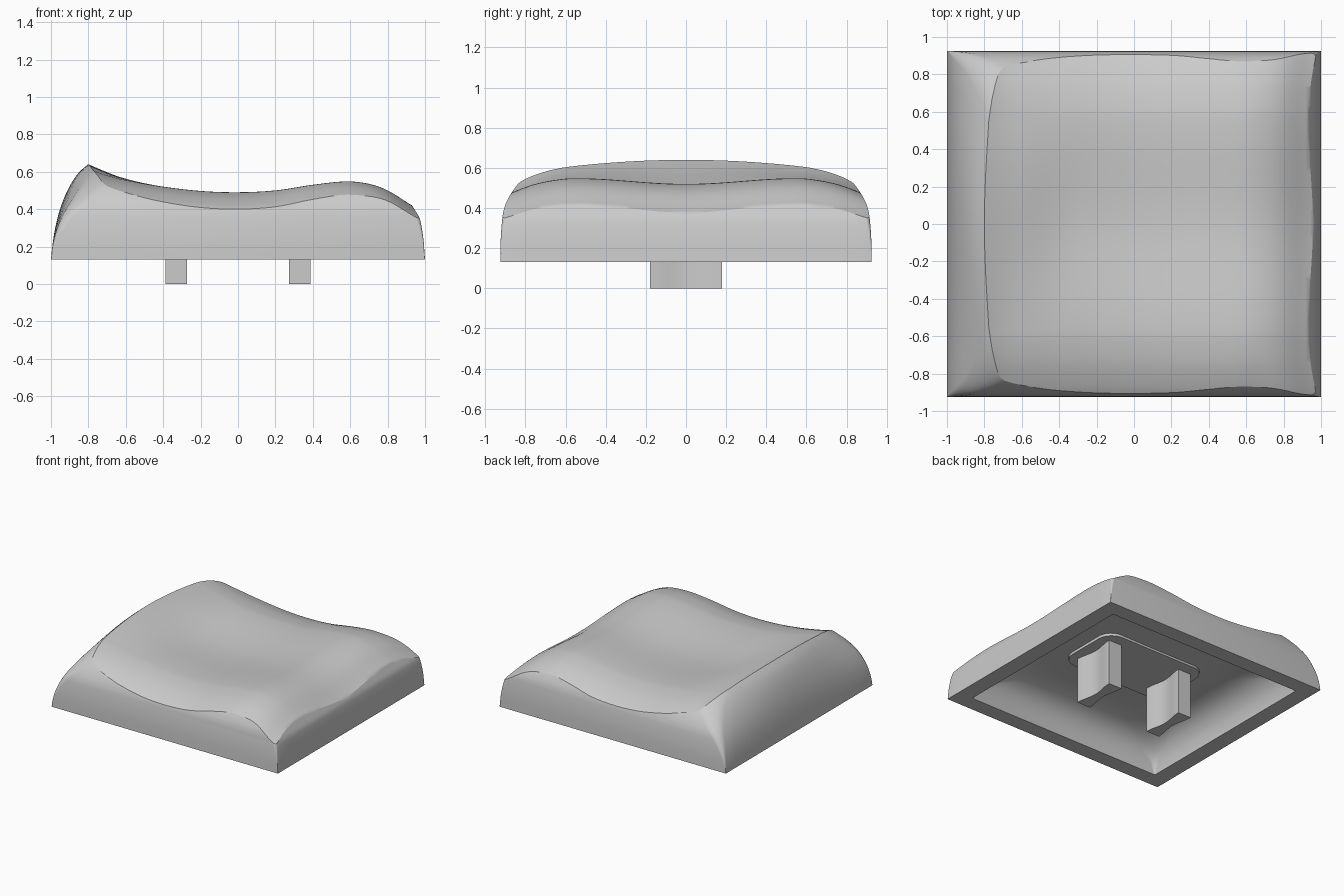
import bpy, bmesh, math

cube = bpy.data.objects.get("Cube")
if cube:
    bpy.data.objects.remove(cube, do_unlink=True)

grey = bpy.data.materials.new("plain_grey")
grey.use_nodes = True
grey.diffuse_color = (0.6, 0.6, 0.6, 1)
grey.node_tree.nodes["Principled BSDF"].inputs["Base Color"].default_value = (0.6, 0.6, 0.6, 1)

BASE = 0.13


def curve(points, t):
    """Smooth interpolation through (t, value) points."""
    n = len(points)
    t = min(max(t, points[0][0]), points[-1][0])
    i = next(k for k in range(n - 1) if t <= points[k + 1][0])

    def slope(k):
        a, b = points[max(k - 1, 0)], points[min(k + 1, n - 1)]
        return (b[1] - a[1]) / (b[0] - a[0])
    (t0, v0), (t1, v1) = points[i], points[i + 1]
    h = t1 - t0
    s = (t - t0) / h
    return (v0 * (1 + 2 * s) * (1 - s) ** 2 + v1 * s * s * (3 - 2 * s)
            + h * s * (1 - s) * (slope(i) * (1 - s) - slope(i + 1) * s))


def smooth(t):
    t = min(max(t, 0), 1)
    return t * t * (3 - 2 * t)


def make_object(name, bm):
    bmesh.ops.recalc_face_normals(bm, faces=bm.faces[:])
    mesh = bpy.data.meshes.new(name)
    bm.to_mesh(mesh)
    bm.free()
    mesh.materials.append(grey)
    obj = bpy.data.objects.new(name, mesh)
    bpy.context.collection.objects.link(obj)
    return obj


def loft(name, rings):
    """Closed solid through matching rings of points."""
    bm = bmesh.new()
    loops = [[bm.verts.new(p) for p in ring] for ring in rings]
    for a, b in zip(loops, loops[1:]):
        for i in range(len(a)):
            j = (i + 1) % len(a)
            bm.faces.new((a[i], a[j], b[j], b[i]))
    bm.faces.new(loops[0])
    bm.faces.new(loops[-1])
    return make_object(name, bm)


def select(obj):
    bpy.ops.object.select_all(action="DESELECT")
    obj.select_set(True)
    bpy.context.view_layer.objects.active = obj


def cut(target, tool, operation):
    mod = target.modifiers.new("cut", "BOOLEAN")
    mod.operation, mod.object, mod.solver = operation, tool, "EXACT"
    select(target)
    bpy.ops.object.modifier_apply(modifier=mod.name)
    bpy.data.objects.remove(tool, do_unlink=True)


def rounded_rect(hx, hy, r, z, steps=6):
    ring = []
    for k, (sx, sy) in enumerate(((1, 1), (-1, 1), (-1, -1), (1, -1))):
        for i in range(steps + 1):
            a = math.pi / 2 * (k + i / steps)
            ring.append((sx * (hx - r) + r * math.cos(a), sy * (hy - r) + r * math.sin(a), z))
    return ring


# Outer walls, curving inwards with height
LEFT = [(.13, 1), (.2, .993), (.28, .981), (.35, .966), (.42, .945), (.5, .912),
        (.56, .878), (.6, .847), (.64, .8), (.7, .72)]
RIGHT = [(.13, 1), (.25, .99), (.35, .972), (.38, .955), (.42, .93), (.5, .87), (.7, .65)]
DEPTH = [(.13, .925), (.25, .923), (.35, .915), (.4, .906), (.45, .885), (.5, .853),
         (.55, .81), (.6, .74), (.64, .64), (.7, .45)]


def wall_edge(x, w, r, bow, z, n=14, steps=6):
    """One end wall at height z: a bowed edge between two rounded corners."""
    half = [(x - r + r * math.sin(a), w - r + r * math.cos(a))
            for a in (math.pi / 2 * i / steps for i in range(steps))]
    flat = [(x, (w - r) * (1 - 2 * i / n)) for i in range(n + 1)]
    edge = half + flat + [(px, -py) for px, py in reversed(half)]
    return [(px - bow * (py / .72) ** 2, py, z) for px, py in edge]


def wall_ring(z):
    w = curve(DEPTH, z)
    f = (z - BASE) / .445
    left = wall_edge(curve(LEFT, z), w, .002 + .15 * f ** 1.5, .085 * f ** 2.5, z)
    right = wall_edge(curve(RIGHT, z), w, .002 + .06 * f ** 1.5, 0, z)
    return [(-x, y, z) for x, y, z in left] + right[::-1]


cap = loft("cap_shell", [wall_ring(BASE + .57 * i / 32) for i in range(33)])

# Dished top surface as a block trimmed against the walls
LENGTH = [(-1.1, .8), (-.9, .69), (-.8, .64), (-.7, .6), (-.6, .57), (-.4, .522), (-.2, .497),
          (0, .49), (.2, .5), (.4, .53), (.58, .548), (.7, .535), (.8, .5), (.93, .42),
          (1, .385), (1.1, .35)]
ROLL = [(0, 0), (.57, 0), (.65, -.008), (.75, -.028), (.85, -.063), (.91, -.092), (1.1, -.22)]


def top_height(x, y):
    y = abs(y)
    blend = smooth((x + .8) / .5)
    dip = -.028 * (1 + math.cos(math.pi * min(y / .57, 1))) / 2
    crown = -.022 * min(y / .57, 1) ** 2
    roll = curve(ROLL, y) * (1 - .45 * smooth((x - .6) / .33))
    return curve(LENGTH, x) + roll + blend * dip + (1 - blend) * crown


bm = bmesh.new()
bmesh.ops.create_grid(bm, x_segments=84, y_segments=84, size=1.07)
for v in bm.verts:
    v.co.z = top_height(v.co.x, v.co.y)
lower = bmesh.ops.extrude_face_region(bm, geom=bm.faces[:], use_keep_orig=True)
for v in lower["geom"]:
    if isinstance(v, bmesh.types.BMVert):
        v.co.z = 0
cut(cap, make_object("top_block", bm), "INTERSECT")

# Hollow underside whose ceiling sags slightly towards the middle
HOLLOW = [(0, .87, .8), (.08, .86, .79), (.15, .835, .765), (.2, .795, .725), (.235, .74, .67),
          (.255, .66, .59), (.26, .56, .49), (.255, .42, .37), (.25, .25, .2)]
rings = [rounded_rect(.87, .8, .01, 0)]
rings += [rounded_rect(hx, hy, min(.01 + 5 * z ** 2, hy * .6), BASE + z) for z, hx, hy in HOLLOW]
cut(cap, loft("hollow", rings), "DIFFERENCE")

# Mounting plate under the ceiling
plate = loft("mounting_plate", [rounded_rect(.46, .27, .12, z) for z in (.365, .4)])


# Two stems with waisted sides
def stem_ring(cx, z, n=12):
    side = []
    for i in range(n + 1):
        y = -.18 + .36 * i / n
        side.append((.058 - .025 * (1 + math.cos(math.pi * y / .18)) / 2, y))
    return [(cx + x, y, z) for x, y in side] + [(cx - x, y, z) for x, y in reversed(side)]


stems = [loft(name, [stem_ring(cx, z) for z in (0, .39)])
         for name, cx in (("left_stem", .33), ("right_stem", -.33))]

for obj in [cap, plate] + stems:
    select(obj)
    bpy.ops.object.shade_smooth_by_angle(angle=math.radians(30))
